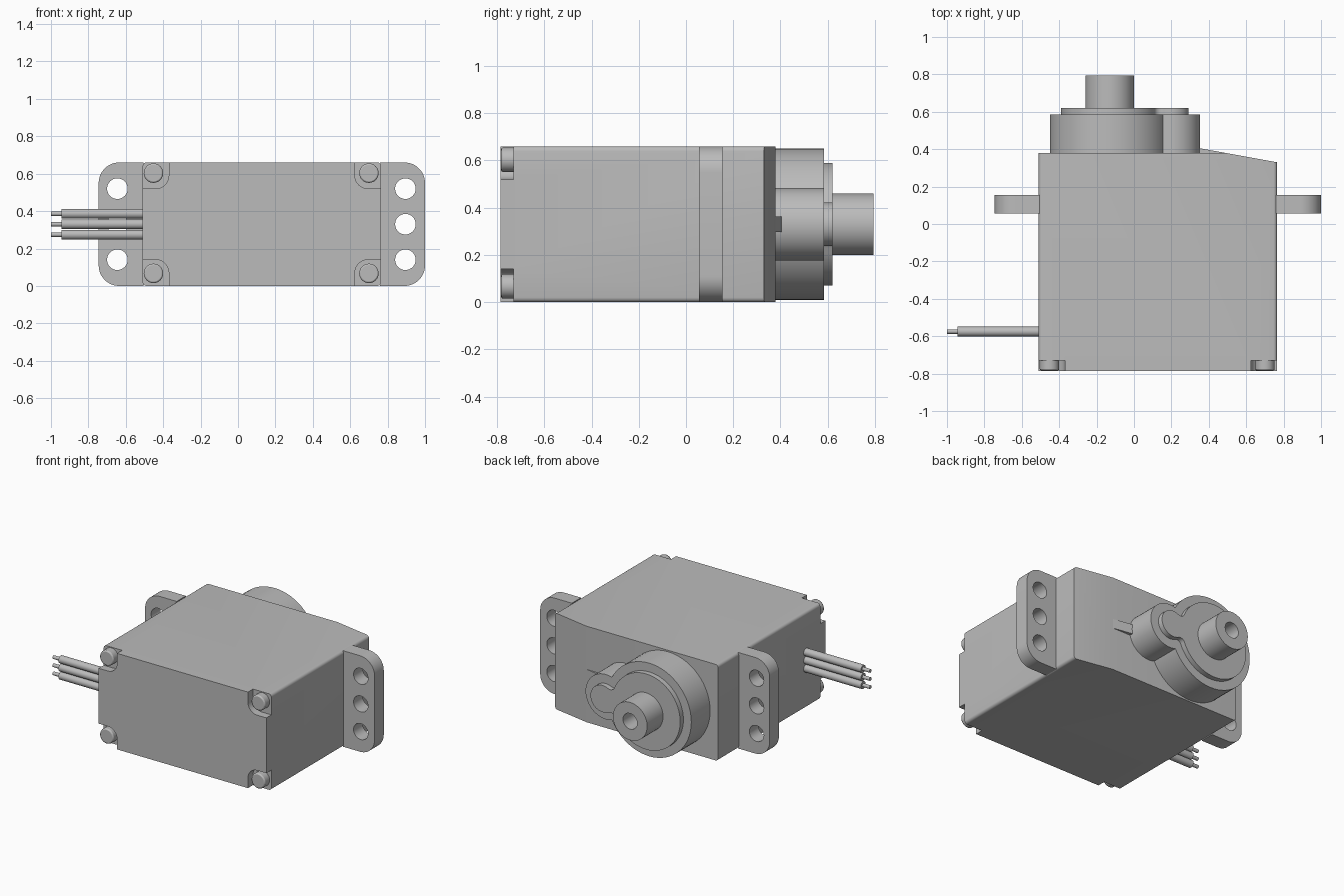
import bpy, bmesh, math
from mathutils import Vector, Matrix

cube = bpy.data.objects.get("Cube")
if cube:
    bpy.data.objects.remove(cube, do_unlink=True)

grey = bpy.data.materials.new("plain_grey")
GREY = (0.5, 0.5, 0.5, 1)
grey.diffuse_color = GREY
grey.use_nodes = True
grey.node_tree.nodes["Principled BSDF"].inputs["Base Color"].default_value = GREY

MID = 0.33          # mid height of the case
SHAFT_X = -0.13
IDLER_X = 0.2
AXES = {"X": Matrix(((0, 0, 1), (1, 0, 0), (0, 1, 0))),
        "Y": Matrix(((1, 0, 0), (0, 0, 1), (0, 1, 0))),
        "Z": Matrix.Identity(3)}


def prism(name, outline, axis, lo, hi):
    """Extrude a 2D outline along an axis from lo to hi."""
    bm = bmesh.new()
    rot = AXES[axis]
    rings = [[bm.verts.new(rot @ Vector((u, v, w))) for u, v in outline] for w in (lo, hi)]
    n = len(outline)
    bm.faces.new(rings[0])
    bm.faces.new(rings[1])
    for i in range(n):
        j = (i + 1) % n
        bm.faces.new((rings[0][i], rings[0][j], rings[1][j], rings[1][i]))
    bmesh.ops.recalc_face_normals(bm, faces=bm.faces)
    mesh = bpy.data.meshes.new(name)
    bm.to_mesh(mesh)
    bm.free()
    mesh.materials.append(grey)
    obj = bpy.data.objects.new(name, mesh)
    bpy.context.collection.objects.link(obj)
    return obj


def arc(cx, cy, r, a0, a1, n):
    steps = [math.radians(a0 + (a1 - a0) * i / n) for i in range(n + 1)]
    return [(cx + r * math.cos(a), cy + r * math.sin(a)) for a in steps]


def circle(cx, cy, r, n=48):
    return arc(cx, cy, r, 0, 360, n)[:-1]


def rounded_rect(x0, x1, y0, y1, r):
    return (arc(x1 - r, y1 - r, r, 0, 90, 10) + arc(x0 + r, y1 - r, r, 90, 180, 10)
            + arc(x0 + r, y0 + r, r, 180, 270, 10) + arc(x1 - r, y0 + r, r, 270, 360, 10))


def activate(obj):
    bpy.ops.object.select_all(action="DESELECT")
    obj.select_set(True)
    bpy.context.view_layer.objects.active = obj


def boolean(obj, others, operation="DIFFERENCE"):
    """Apply booleans and drop the helper solids."""
    activate(obj)
    for other in others:
        mod = obj.modifiers.new("Boolean", "BOOLEAN")
        mod.object, mod.operation, mod.solver = other, operation, "EXACT"
        bpy.ops.object.modifier_apply(modifier=mod.name)
        bpy.data.objects.remove(other, do_unlink=True)


def smooth(obj):
    activate(obj)
    bpy.ops.object.shade_smooth_by_angle(angle=math.radians(30))


# Case with a sloping rear corner and softened long edges
case = prism("case", [(-0.51, -0.785), (0.765, -0.785), (0.765, 0.33),
                      (0.49, 0.38), (-0.51, 0.38)], "Z", 0, 0.66)
bm = bmesh.new()
bm.from_mesh(case.data)
long_edges = [e for e in bm.edges if abs((e.verts[0].co - e.verts[1].co).normalized().y) > 0.99]
bmesh.ops.bevel(bm, geom=long_edges, offset=0.02, segments=4, profile=0.5, affect="EDGES")
bm.to_mesh(case.data)
bm.free()

# Corner screw pockets and the screws in them
pockets = []
for x0, x1 in ((-0.65, -0.37), (0.625, 0.9)):
    for z0, z1 in ((-0.14, 0.14), (0.52, 0.8)):
        pockets.append(prism("pocket_cutter", rounded_rect(x0, x1, z0, z1, 0.07), "Y", -0.9, -0.73))
boolean(case, pockets)
smooth(case)

for side, x in (("right", -0.452), ("left", 0.7)):
    for level, z in (("lower", 0.067), ("upper", 0.603)):
        screw = prism(f"{level}_{side}_screw", circle(x, z, 0.052, 32), "Y", -0.783, -0.72)
        bev = screw.modifiers.new("Bevel", "BEVEL")
        bev.width, bev.segments, bev.limit_method = 0.008, 2, "ANGLE"
        smooth(screw)

# Mounting ears with three holes each
for side, x0, x1, hole_x in (("right", -0.745, -0.505, -0.645), ("left", 0.76, 1.0, 0.895)):
    r = 0.11
    if side == "left":
        outline = ([(x0, 0)] + arc(x1 - r, r, r, -90, 0, 12)
                   + arc(x1 - r, 0.66 - r, r, 0, 90, 12) + [(x0, 0.66)])
    else:
        outline = ([(x1, 0.66)] + arc(x0 + r, 0.66 - r, r, 90, 180, 12)
                   + arc(x0 + r, r, r, 180, 270, 12) + [(x1, 0)])
    ear = prism(f"{side}_mounting_ear", outline, "Y", 0.055, 0.155)
    boolean(ear, [prism("hole_cutter", circle(hole_x, MID + dz, 0.055, 32), "Y", 0, 0.3)
                  for dz in (-0.19, 0, 0.19)])
    smooth(ear)

# Gear housing: a large and a small drum
housing = prism("gear_housing", circle(SHAFT_X, MID, 0.32, 64), "Y", 0.37, 0.585)
boolean(housing, [prism("idler_drum", circle(IDLER_X, MID, 0.154), "Y", 0.37, 0.585)], "UNION")
smooth(housing)

# Keyhole-shaped raised plate, with small fillets at the neck
R, r, f = 0.26, 0.092, 0.035
d = IDLER_X - SHAFT_X
a = math.acos(((R + f) ** 2 + d * d - (r + f) ** 2) / (2 * d * (R + f)))
fx, fz = (R + f) * math.cos(a), (R + f) * math.sin(a)
b = math.degrees(math.atan2(fz, fx - d))
a = math.degrees(a)
plate = (arc(SHAFT_X, MID, R, a, 360 - a, 56)
         + arc(SHAFT_X + fx, MID - fz, f, 180 - a, 180 - b, 8)[1:-1]
         + arc(IDLER_X, MID, r, -b, b, 24)
         + arc(SHAFT_X + fx, MID + fz, f, b - 180, a - 180, 8)[1:-1])
smooth(prism("keyhole_plate", plate, "Y", 0.58, 0.62))

# Small rib running down onto the slope
prism("rib", [(0.3, 0.36), (0.55, 0.36), (0.49, 0.38), (0.35, 0.405), (0.3, 0.414)],
      "Z", MID - 0.033, MID + 0.033)

# Output shaft with a bored end
shaft = prism("output_shaft", circle(SHAFT_X, MID, 0.13), "Y", 0.61, 0.793)
boolean(shaft, [prism("bore_cutter", circle(SHAFT_X, MID, 0.054, 32), "Y", 0.64, 0.9)])
smooth(shaft)

# Three wires with bare ends
for i, label in enumerate(("lower", "middle", "upper")):
    z = MID + (i - 1) * 0.056
    smooth(prism(f"{label}_wire", circle(-0.575, z, 0.026, 24), "X", -0.945, -0.5))
    smooth(prism(f"{label}_wire_core", circle(-0.575, z, 0.012, 16), "X", -1.0, -0.94))
